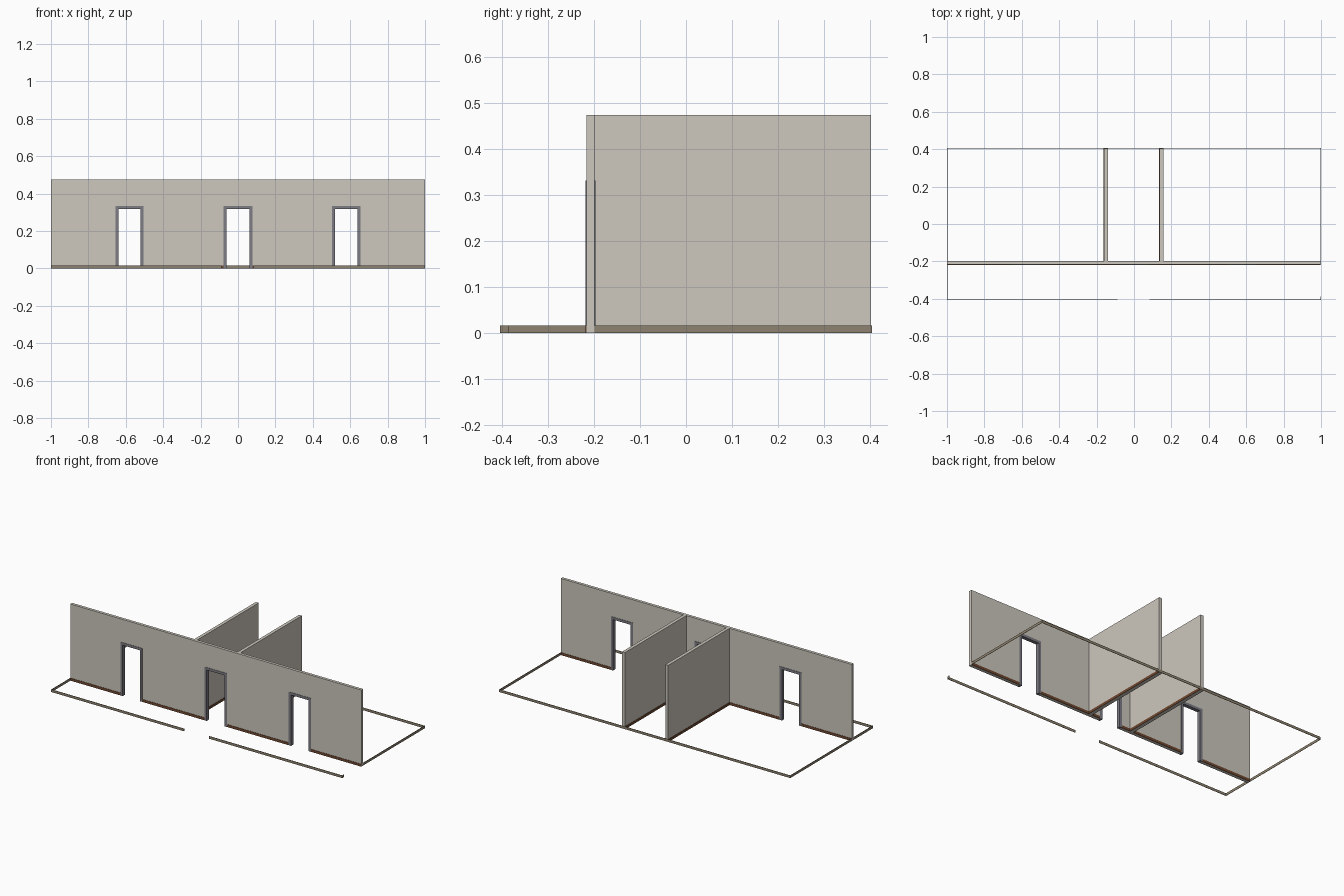
import bpy
import bmesh

if "Cube" in bpy.data.objects:
    bpy.data.objects.remove(bpy.data.objects["Cube"])

WALL_F, WALL_B = -0.217, -0.199     # front and back of the long wall
DEPTH = 0.405                       # half depth of the plan
HEIGHT = 0.475
SKIRT = 0.016                       # skirting height
THIN = 0.002                        # skirting thickness
DOORS = [(-0.655, -0.505), (-0.078, 0.078), (0.502, 0.655)]
DOOR_TOP, JAMB = 0.332, 0.016
PARTITIONS = [(-0.16, -0.14), (0.137, 0.157)]


def material(name, rgb):
    m = bpy.data.materials.new(name)
    m.diffuse_color = (*rgb, 1)
    m.use_nodes = True
    m.node_tree.nodes["Principled BSDF"].inputs["Base Color"].default_value = m.diffuse_color
    return m


PLASTER = material("warm_grey_plaster", (0.61, 0.575, 0.51))
FRAME = material("slate_grey", (0.20, 0.20, 0.23))
BROWN = material("brown_wood", (0.16, 0.065, 0.03))
TAUPE = material("taupe", (0.27, 0.225, 0.16))


def extrude_profile(name, points, y0, y1, mat):
    """Solid from an x-z outline, stretched from y0 to y1."""
    bm = bmesh.new()
    face = bm.faces.new([bm.verts.new((x, y0, z)) for x, z in points])
    moved = bmesh.ops.extrude_face_region(bm, geom=[face])["geom"]
    verts = [g for g in moved if isinstance(g, bmesh.types.BMVert)]
    bmesh.ops.translate(bm, verts=verts, vec=(0, y1 - y0, 0))
    bmesh.ops.recalc_face_normals(bm, faces=bm.faces)
    mesh = bpy.data.meshes.new(name)
    bm.to_mesh(mesh)
    bm.free()
    mesh.materials.append(mat)
    obj = bpy.data.objects.new(name, mesh)
    bpy.context.collection.objects.link(obj)
    return obj


def box(name, x0, x1, y0, y1, z1, mat):
    return extrude_profile(name, [(x0, 0), (x1, 0), (x1, z1), (x0, z1)], y0, y1, mat)


# Long wall with three doorways
outline = [(-1, HEIGHT), (-1, 0)]
for a, b in DOORS:
    outline += [(a, 0), (a, DOOR_TOP), (b, DOOR_TOP), (b, 0)]
outline += [(1, 0), (1, HEIGHT)]
extrude_profile("long_wall", outline, WALL_F, WALL_B, PLASTER)

# Door frames, slightly proud of the wall
for a, b in DOORS:
    t = DOOR_TOP - JAMB
    extrude_profile("door_frame", [
        (a, 0), (a, DOOR_TOP), (b, DOOR_TOP), (b, 0),
        (b - JAMB, 0), (b - JAMB, t), (a + JAMB, t), (a + JAMB, 0)],
        WALL_F - THIN, WALL_B + THIN, FRAME)

# Partitions with skirting on both sides
for a, b in PARTITIONS:
    box("partition_wall", a, b, WALL_B, DEPTH - THIN, HEIGHT, PLASTER)
    box("partition_skirting", a - THIN, a, WALL_B, DEPTH - THIN, SKIRT, BROWN)
    box("partition_skirting", b, b + THIN, WALL_B, DEPTH - THIN, SKIRT, BROWN)

# Skirting on the long wall: front runs between the doors
stops = [-1 + THIN] + [x for door in DOORS for x in door] + [1 - THIN]
for a, b in zip(stops[::2], stops[1::2]):
    box("front_skirting", a, b, WALL_F - THIN, WALL_F, SKIRT, BROWN)

# Back runs also stop at the partitions
stops = sorted(stops + [x for p in PARTITIONS for x in p])
for a, b in zip(stops[::2], stops[1::2]):
    box("back_skirting", a, b, WALL_B, WALL_B + THIN, SKIRT, BROWN)

# Low perimeter strips, with a gap at the front and an open front right side
box("perimeter_back", -1, 1, DEPTH - THIN, DEPTH, SKIRT, TAUPE)
box("perimeter_left_rear", -1, -1 + THIN, WALL_B, DEPTH - THIN, SKIRT, TAUPE)
box("perimeter_left_front", -1, -1 + THIN, -DEPTH + THIN, WALL_F, SKIRT, TAUPE)
box("perimeter_right", 1 - THIN, 1, WALL_B, DEPTH - THIN, SKIRT, TAUPE)
box("perimeter_right_return", 1 - THIN, 1, -DEPTH + THIN, -0.387, SKIRT, TAUPE)
box("perimeter_front_left", -1, -0.087, -DEPTH, -DEPTH + THIN, SKIRT, TAUPE)
box("perimeter_front_right", 0.083, 1, -DEPTH, -DEPTH + THIN, SKIRT, TAUPE)
